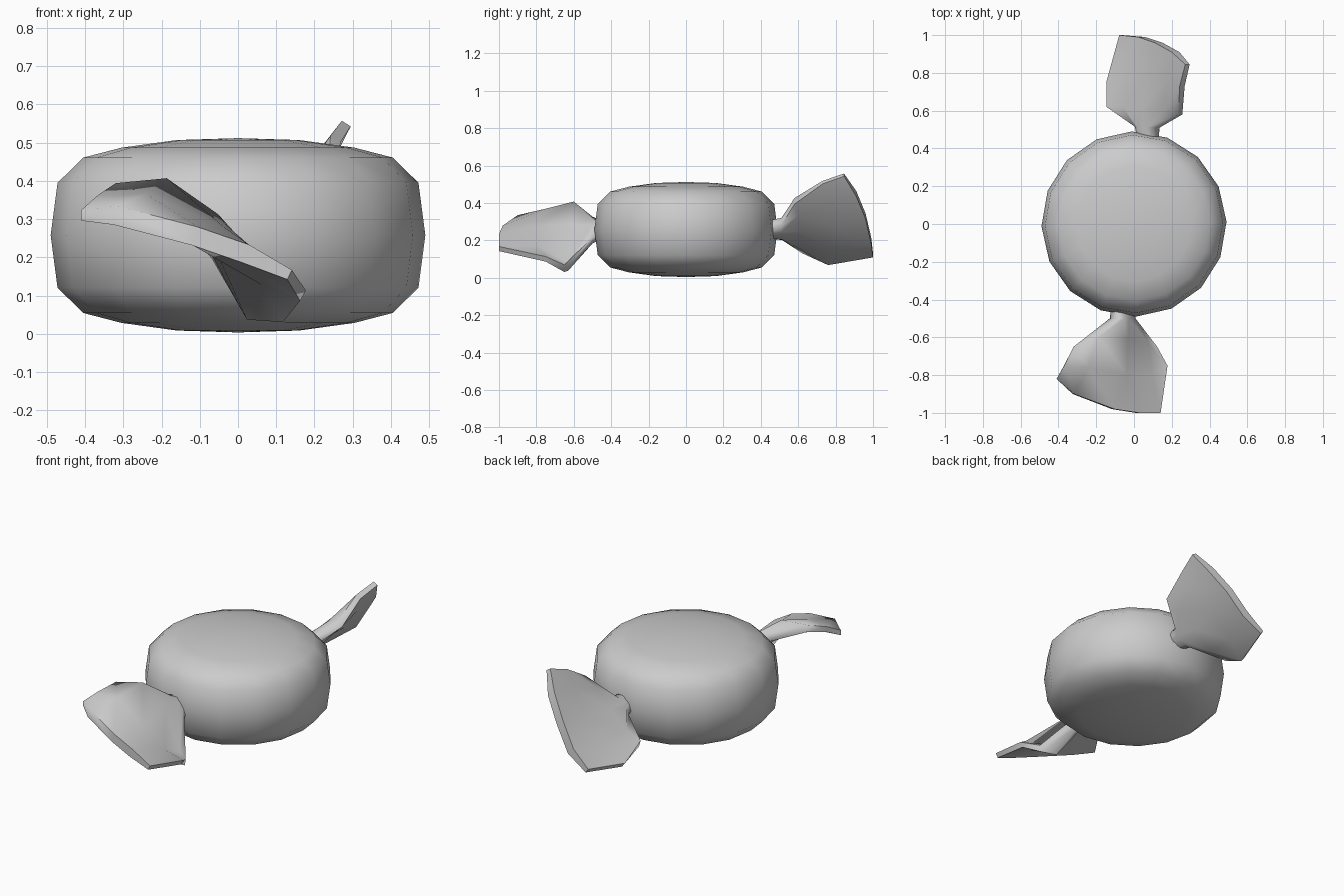
import bpy, bmesh, math
from mathutils import Vector

if "Cube" in bpy.data.objects:
    bpy.data.objects.remove(bpy.data.objects["Cube"])


def finish(name, bm, angle):
    bmesh.ops.remove_doubles(bm, verts=bm.verts, dist=0.0005)
    bmesh.ops.recalc_face_normals(bm, faces=bm.faces)
    mesh = bpy.data.meshes.new(name)
    bm.to_mesh(mesh)
    bm.free()
    ob = bpy.data.objects.new(name, mesh)
    bpy.context.collection.objects.link(ob)
    bpy.ops.object.select_all(action='DESELECT')
    ob.select_set(True)
    bpy.context.view_layer.objects.active = ob
    bpy.ops.object.shade_smooth_by_angle(angle=math.radians(angle))


def bridge(bm, a, b, closed=True):
    n = len(a)
    for i in range(n if closed else n - 1):
        j = (i + 1) % n
        bm.faces.new((a[i], a[j], b[j], b[i]))


# Round sweet: 16-sided lathe of a symmetric pillow profile
half = [(0, 0.254), (0.16, 0.249), (0.305, 0.229), (0.405, 0.203), (0.472, 0.137)]
profile = half + [(0.49, 0)] + [(r, -h) for r, h in reversed(half)]
bm = bmesh.new()
rings = []
for r, h in profile:
    angles = [math.tau * k / 16 + 0.025 for k in range(16)]
    rings.append([bm.verts.new((r * math.cos(a), r * math.sin(a), 0.258 + h)) for a in angles])
for a, b in zip(rings, rings[1:]):
    bridge(bm, a, b)
finish("sweet_body", bm, 60)


def spread(a, b):
    return [Vector(a).lerp(Vector(b), k / 4) for k in range(5)]


# Twisted wrapper end: thin closed sheet lofted through rows of five points
def wrapper(name, rows, thick):
    bm = bmesh.new()
    loops = []
    for row, t in zip(rows, thick):
        pts = [Vector(p) for p in row]
        upper, lower = [], []
        for i, p in enumerate(pts):
            d = pts[min(i + 1, 4)] - pts[max(i - 1, 0)]
            n = Vector((-d.z, 0, d.x)).normalized()
            off = n * t * (0.55 if i in (0, 4) else 1)
            upper.append(bm.verts.new(p + off))
            lower.append(bm.verts.new(p - off))
        loops.append((upper, lower))
    full = [u + l[::-1] for u, l in loops]
    for a, b in zip(full, full[1:]):
        bridge(bm, a, b)
    for u, l in (loops[0], loops[-1]):
        bridge(bm, u, l, closed=False)
    finish(name, bm, 70)


thickness = (0.04, 0.045, 0.035, 0.028, 0.025)

wrapper("front_wrapper_twist", [
    spread((-0.11, -0.44, 0.28), (-0.01, -0.44, 0.23)),
    spread((-0.11, -0.50, 0.31), (-0.01, -0.50, 0.20)),
    [(-0.32, -0.65, 0.375), (-0.20, -0.60, 0.375), (-0.06, -0.61, 0.265), (0.05, -0.63, 0.06), (0.12, -0.65, 0.05)],
    [(-0.37, -0.75, 0.345), (-0.25, -0.76, 0.34), (-0.05, -0.80, 0.255), (0.08, -0.80, 0.15), (0.17, -0.75, 0.10)],
    [(-0.41, -0.82, 0.31), (-0.32, -0.90, 0.31), (-0.11, -0.98, 0.255), (0.02, -1.0, 0.21), (0.135, -1.0, 0.155)],
], thickness)

wrapper("back_wrapper_twist", [
    spread((0.03, 0.43, 0.24), (0.12, 0.43, 0.28)),
    spread((0.02, 0.515, 0.22), (0.12, 0.51, 0.30)),
    [(-0.14, 0.62, 0.15), (-0.04, 0.62, 0.18), (0.07, 0.62, 0.27), (0.17, 0.60, 0.36), (0.245, 0.58, 0.41)],
    [(-0.135, 0.76, 0.08), (-0.03, 0.80, 0.16), (0.10, 0.80, 0.29), (0.20, 0.76, 0.42), (0.255, 0.73, 0.51)],
    [(-0.07, 1.0, 0.12), (0.04, 0.99, 0.20), (0.13, 0.96, 0.33), (0.22, 0.91, 0.45), (0.283, 0.845, 0.55)],
], thickness)
